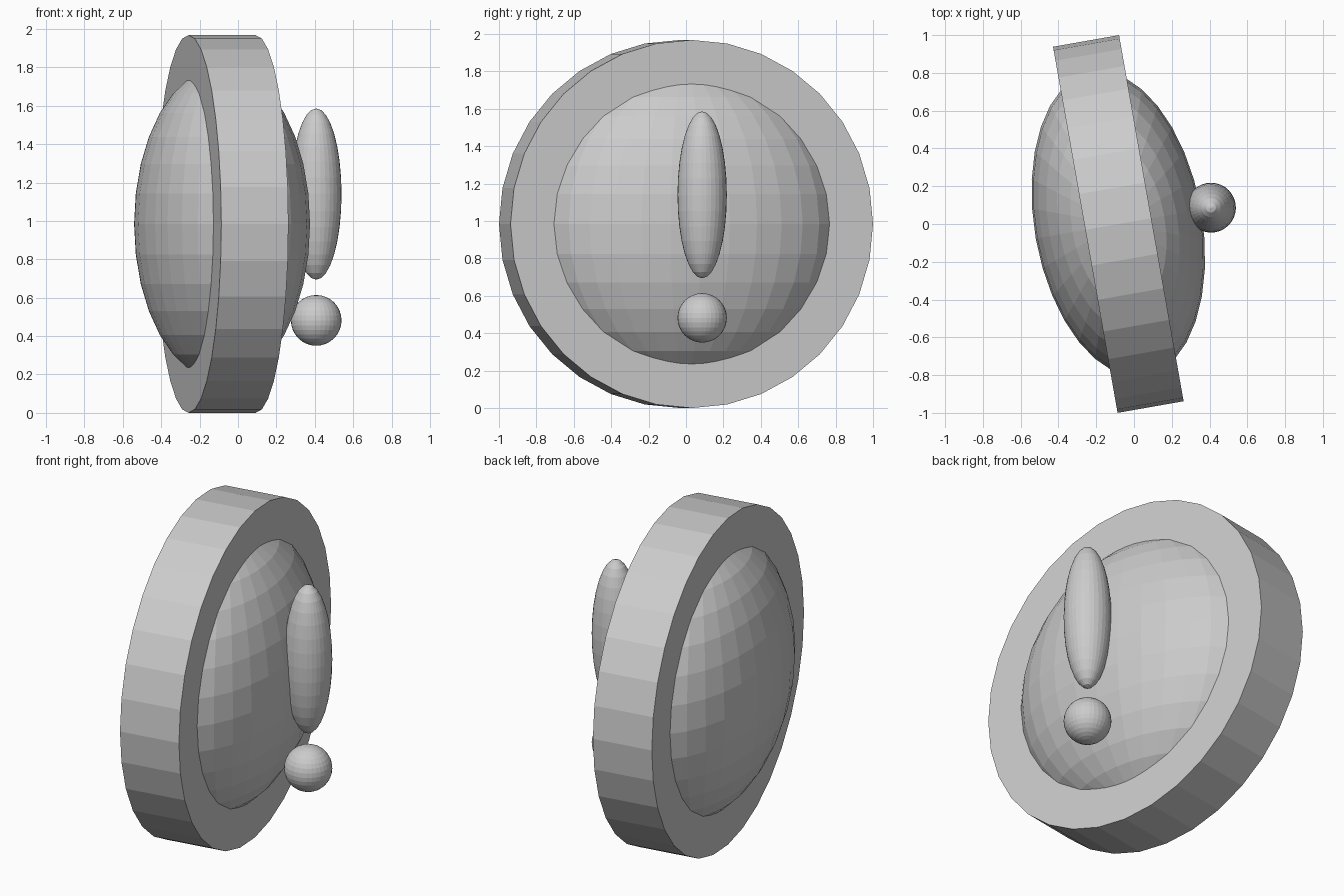
import bpy
from math import radians, cos, sin, pi

if "Cube" in bpy.data.objects:
    bpy.data.objects.remove(bpy.data.objects["Cube"])

TURN = radians(10)
CX, CZ = -0.083, 0.984


def place(along, z):
    # point on the turned disc axis
    return (CX + along * cos(TURN), along * sin(TURN), z)


def ellipsoid(name, loc, radii):
    bpy.ops.mesh.primitive_uv_sphere_add(segments=32, ring_count=16, radius=1,
                                         location=loc, rotation=(0, 0, TURN))
    ob = bpy.context.object
    ob.name = name
    ob.scale = radii
    return ob


# thick upright disc, its axis turned in plan
bpy.ops.mesh.primitive_cylinder_add(vertices=32, radius=0.984, depth=0.355,
                                    location=place(0, CZ),
                                    rotation=(0, pi / 2, TURN))
bpy.context.object.name = "disc"

# lens bulging from both faces
ellipsoid("lens", place(0, CZ), (0.444, 0.818, 0.818))

# tall bead and round bead in front of one face
ellipsoid("tall_bead", place(0.498, 1.14), (0.132, 0.132, 0.446))
ellipsoid("round_bead", place(0.498, 0.482), (0.132, 0.132, 0.132))
